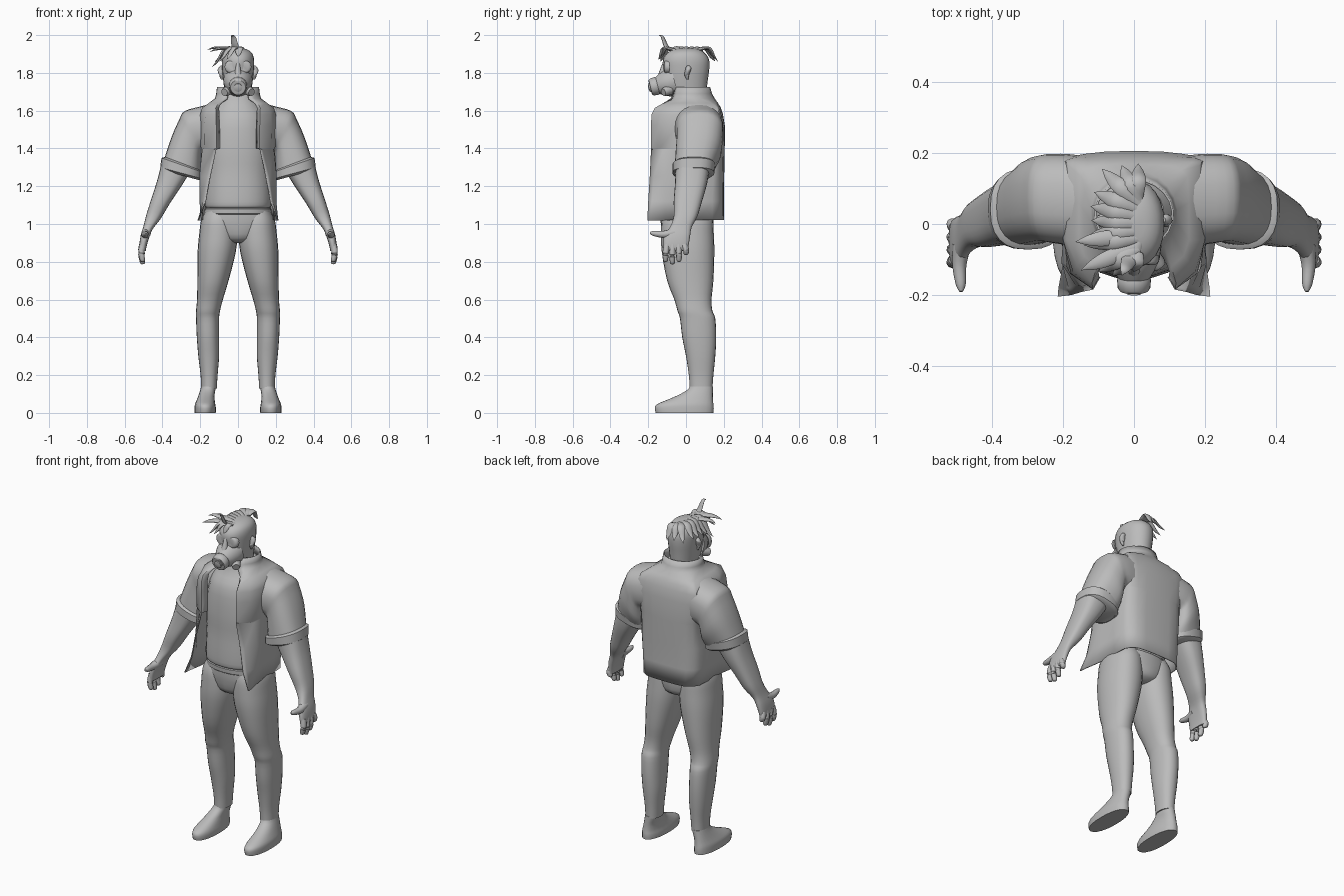
import bpy, bmesh, math
from mathutils import Vector

grey = bpy.data.materials.new("plain_grey")
grey.diffuse_color = (0.5, 0.5, 0.5, 1)


def finish(name, bm, angle=40, solid=0):
    bmesh.ops.recalc_face_normals(bm, faces=bm.faces)
    me = bpy.data.meshes.new(name)
    bm.to_mesh(me)
    bm.free()
    ob = bpy.data.objects.new(name, me)
    bpy.context.collection.objects.link(ob)
    me.materials.append(grey)
    bpy.ops.object.select_all(action='DESELECT')
    ob.select_set(True)
    bpy.context.view_layer.objects.active = ob
    bpy.ops.object.shade_smooth_by_angle(angle=math.radians(angle))
    if solid:
        m = ob.modifiers.new("thickness", 'SOLIDIFY')
        m.thickness = solid
        m.offset = -1
    return ob


def skin(name, rings, closed=True, angle=40, solid=0):
    """Bridge equal-length rings of points; closed rings also get end caps."""
    bm = bmesh.new()
    vs = [[bm.verts.new(p) for p in r] for r in rings]
    n = len(vs[0])
    for a, b in zip(vs, vs[1:]):
        for i in range(n if closed else n - 1):
            j = (i + 1) % n
            bm.faces.new((a[i], a[j], b[j], b[i]))
    if closed:
        bm.faces.new(vs[0])
        bm.faces.new(vs[-1])
    return finish(name, bm, angle, solid)


def spline(rows, sub):
    """Catmull-Rom interpolation between rows of numbers."""
    if sub < 2:
        return rows
    out = []
    for i in range(len(rows) - 1):
        p0, p1 = rows[max(i - 1, 0)], rows[i]
        p2, p3 = rows[i + 1], rows[min(i + 2, len(rows) - 1)]
        for k in range(sub):
            t = k / sub
            out.append([0.5 * (2 * b + (c - a) * t + (2 * a - 5 * b + 4 * c - d) * t * t
                               + (3 * b - a - 3 * c + d) * t ** 3)
                        for a, b, c, d in zip(p0, p1, p2, p3)])
    return out + [rows[-1]]


def loft(name, rows, s=1, sub=3, n=24, p=0.9, angle=40):
    """Rows: (ax, az, bx, bz, y0, y1) - an ellipse spanning a-b in XZ and y0-y1."""
    rings = []
    for ax, az, bx, bz, y0, y1 in spline(rows, sub):
        ring = []
        for i in range(n):
            t = 2 * math.pi * i / n
            c, q = [math.copysign(abs(v) ** p, v) for v in (math.cos(t), math.sin(t))]
            ring.append((s * ((ax + bx) / 2 + c * (ax - bx) / 2), (y0 + y1) / 2 + q * (y1 - y0) / 2,
                         (az + bz) / 2 + c * (az - bz) / 2))
        rings.append(ring)
    return skin(name, rings, angle=angle)


def level(rows):
    """Rows (x0, x1, y0, y1, z) as horizontal loft rows."""
    return [(b, z, a, z, y0, y1) for a, b, y0, y1, z in rows]


def centred(rows):
    return level([(-x, x, y0, y1, z) for x, y0, y1, z in rows])


def tube(name, pts, radii, flat=1, n=10, sub=4):
    """Tapered tube along a path, optionally flattened into a blade."""
    rows = spline([list(p) + [r] for p, r in zip(pts, radii)], sub)
    P = [Vector(r[:3]) for r in rows]
    rings = []
    for i, r in enumerate(rows):
        d = (P[min(i + 1, len(P) - 1)] - P[max(i - 1, 0)]).normalized()
        u = d.cross(Vector((0.02, 0.03, 1))).normalized()
        v = u.cross(d)
        rings.append([P[i] + max(r[3], 0.0008) * (math.cos(a) * u + flat * math.sin(a) * v)
                      for a in (2 * math.pi * k / n for k in range(n))])
    return skin(name, rings, angle=50)


# trousers and shirt
loft("trouser_hips", centred([(.05, -.07, .09, .9), (.12, -.115, .135, .925), (.19, -.133, .146, 1.0),
                              (.18, -.137, .145, 1.06), (.17, -.14, .145, 1.1)]))
loft("waistband", centred([(.172, -.14, .146, 1.05), (.18, -.146, .15, 1.055),
                           (.176, -.148, .15, 1.08), (.168, -.14, .146, 1.085)]), sub=1)
loft("shirt", centred([(.168, -.145, .145, 1.085), (.177, -.155, .15, 1.1), (.178, -.155, .155, 1.17),
                       (.175, -.15, .16, 1.28), (.18, -.15, .17, 1.4), (.16, -.135, .17, 1.55),
                       (.12, -.09, .14, 1.63), (.085, -.07, .11, 1.69)]))

for s, side in ((1, "left"), (-1, "right")):
    # legs and shoes
    loft(side + "_trouser_leg", level([
        (.03, .172, -.11, .12, 1.07), (.012, .195, -.128, .142, 1.02),
        (.004, .205, -.132, .147, .95), (.012, .214, -.128, .15, .85), (.05, .215, -.10, .145, .7),
        (.08, .217, -.062, .135, .6), (.095, .222, -.045, .14, .54), (.1, .222, -.032, .155, .5),
        (.1, .218, -.02, .16, .4), (.1, .21, 0, .155, .3), (.108, .198, .015, .145, .2),
        (.112, .195, .02, .14, .13)]), s)
    loft(side + "_shoe", level([
        (.118, .23, -.16, .145, 0), (.117, .23, -.165, .147, .025), (.12, .228, -.155, .145, .045),
        (.123, .22, -.11, .143, .065), (.125, .21, -.05, .142, .09), (.12, .2, .005, .142, .12),
        (.118, .195, .02, .142, .14)]), s, sub=2)
    # shirt sleeve with rolled cuff
    loft(side + "_sleeve", [
        (.08, 1.655, .1, 1.36, -.07, .185), (.2, 1.622, .17, 1.38, -.06, .197),
        (.282, 1.598, .19, 1.375, -.052, .197), (.31, 1.555, .195, 1.35, -.05, .195),
        (.352, 1.46, .197, 1.295, -.055, .185), (.392, 1.34, .203, 1.25, -.06, .15)], s, p=.8)
    loft(side + "_cuff", [
        (.385, 1.355, .2, 1.285, -.06, .15), (.405, 1.35, .19, 1.275, -.072, .157),
        (.412, 1.3, .19, 1.24, -.072, .15), (.40, 1.285, .205, 1.232, -.055, .135)], s, sub=1, p=.8)
    # forearm and hand
    loft(side + "_forearm", [
        (.405, 1.32, .25, 1.28, -.055, .125), (.428, 1.23, .30, 1.2, -.058, .112),
        (.46, 1.13, .36, 1.11, -.065, .085), (.485, 1.05, .408, 1.03, -.065, .06),
        (.50, .99, .45, .975, -.085, .03), (.515, .94, .468, .935, -.115, .022),
        (.522, .89, .483, .885, -.12, .014), (.52, .86, .488, .856, -.118, .01)], s, p=.75)
    for name, y0, y1, z in (("index", -.1, -.108, .80), ("middle", -.07, -.072, .787),
                            ("ring", -.04, -.037, .80), ("little", -.01, .0, .835)):
        tube(f"{side}_{name}_finger", [(s * .505, y0, .89), (s * .512, y1, (z + .89) / 2),
                                       (s * .505, y1, z + .008), (s * .504, y1, z)],
             [.018, .0165, .013, .005])
    tube(side + "_thumb", [(s * .485, -.06, .955), (s * .492, -.115, .945), (s * .488, -.17, .95),
                           (s * .487, -.19, .955)], [.026, .02, .014, .005])
    # ear, goggle lens and cheek filter
    tube(side + "_ear", [(s * .084, .008, 1.765), (s * .088, .004, 1.79), (s * .09, .012, 1.82),
                         (s * .085, .012, 1.838)], [.006, .014, .018, .006], flat=.8)
    tube(side + "_goggle", [(s * .037, -.09, 1.832), (s * .038, -.108, 1.832), (s * .039, -.114, 1.832),
                            (s * .039, -.115, 1.832)], [.034, .033, .028, .02], n=20, sub=1)
    tube(side + "_filter", [(s * .045, -.085, 1.71), (s * .066, -.112, 1.70), (s * .072, -.12, 1.697)],
         [.026, .024, .02], n=16, sub=1)

# open jacket: half profile from front edge to centre back, mirrored at every height
def jacket_row(z, edge, ridge, corner, w, back, k=.78):
    half = [edge, ridge, corner, (w, -.045), (w, .06), (w * .97, back * k), (w * .86, back * (k + 1) / 2),
            (w * .68, back * .97), (w * .4, back), (0, back * 1.01)]
    return [(x, y, z) for x, y in half] + [(-x, y, z) for x, y in half[-2::-1]]

def neck_row(z, w, front, back):
    pts = []
    for i in range(19):
        a = math.radians(-62 + 304 * i / 18)
        pts.append((w * math.cos(a), (front + back) / 2 + (back - front) / 2 * math.sin(a), z))
    return pts

skin("open_jacket", [
    jacket_row(1.02, (.215, -.205), (.213, -.18), (.2, -.11), .19, .2, .7),
    jacket_row(1.12, (.175, -.2), (.185, -.18), (.203, -.11), .196, .198, .7),
    jacket_row(1.25, (.15, -.192), (.165, -.172), (.205, -.11), .2, .2, .73),
    jacket_row(1.395, (.115, -.185), (.13, -.175), (.19, -.12), .195, .203, .8),
    jacket_row(1.4, (.095, -.15), (.115, -.185), (.18, -.14), .197, .203, .8),
    jacket_row(1.52, (.095, -.15), (.115, -.185), (.178, -.14), .2, .204, .88),
    jacket_row(1.58, (.098, -.15), (.117, -.183), (.172, -.135), .2, .194, .92),
    jacket_row(1.615, (.1, -.135), (.118, -.165), (.16, -.115), .19, .183, .9),
    jacket_row(1.64, (.09, -.11), (.105, -.12), (.14, -.09), .155, .168, .8),
    neck_row(1.665, .122, -.095, .152),
    neck_row(1.69, .116, -.08, .138),
    neck_row(1.725, .112, -.075, .128)], closed=False, angle=55, solid=.006)

# head and neck
loft("head", centred([
    (.065, -.04, .1, 1.6), (.066, -.055, .103, 1.67), (.07, -.095, .108, 1.70), (.078, -.113, .115, 1.76),
    (.084, -.12, .123, 1.82), (.085, -.122, .122, 1.87), (.074, -.1, .1, 1.905),
    (.045, -.06, .065, 1.925), (.006, -.005, .015, 1.932)]), p=.95)
tube("nose_bridge", [(0, -.11, 1.865), (0, -.122, 1.82), (0, -.13, 1.77)], [.008, .014, .024])

# breathing mask, tilted slightly downwards
def mask_part(name, *stations):
    tube(name, [(0, y, 1.735 + (y + .14) * .25) for y, r in stations], [r for y, r in stations], n=24, sub=1)

mask_part("mask_body", (-.06, .078), (-.1, .072), (-.13, .058), (-.15, .046))
mask_part("mask_nozzle", (-.14, .04), (-.155, .048), (-.18, .046), (-.188, .04), (-.19, .032), (-.18, .03))
mask_part("mask_valve", (-.17, .022), (-.196, .022), (-.199, .012))

# swept hair blades: root y and tip
for i, (y, tip) in enumerate([
        (.075, (.012, .17, 1.86)), (.065, (-.035, .165, 1.865)), (.055, (-.09, .155, 1.86)),
        (.04, (-.112, .09, 1.865)), (.02, (-.122, .05, 1.86)), (0, (-.12, .01, 1.86)),
        (-.02, (-.125, -.03, 1.85)), (-.04, (-.14, -.06, 1.83)), (-.06, (-.15, -.13, 1.91)),
        (-.07, (-.1, -.135, 1.86)), (-.08, (-.06, -.145, 1.87)), (-.05, (-.035, -.145, 1.995)),
        (-.03, (-.165, -.05, 1.92)), (-.08, (0, -.135, 1.885))]):
    root = Vector((.012, y, 1.922))
    tip = Vector(tip)
    mid = root.lerp(tip, .5)
    mid.z = 1.93
    tube(f"hair_blade_{i + 1}", [root, mid, root.lerp(tip, .8) + Vector((0, 0, .012)), tip],
         [.014, .022, .014, 0], flat=.4, n=8)
